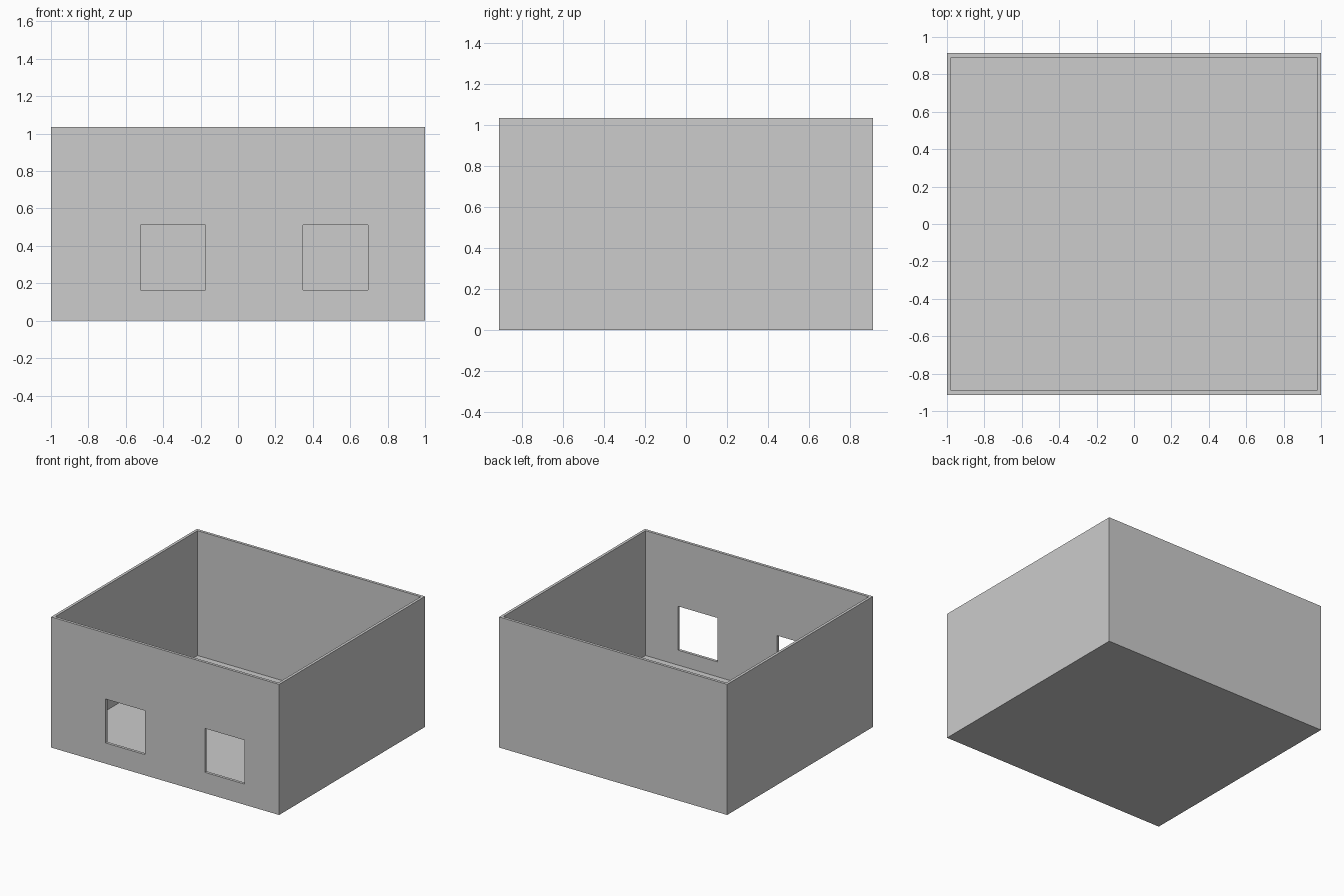
import bpy
from mathutils import Vector

if "Cube" in bpy.data.objects:
    bpy.data.objects.remove(bpy.data.objects["Cube"], do_unlink=True)

HALF_X, HALF_Y, HEIGHT = 1.0, 0.913, 1.035
WALL, FLOOR = 0.022, 0.046
WIN_SIZE, WIN_BOTTOM = 0.348, 0.164
WIN_CENTRES = (-0.348, 0.522)

grey = bpy.data.materials.new("plain_grey")
grey.use_nodes = True
colour = (0.604, 0.604, 0.604, 1)
grey.diffuse_color = colour
grey.node_tree.nodes["Principled BSDF"].inputs["Base Color"].default_value = colour


def box(name, low, high):
    """Axis-aligned box between two corners."""
    low, high = Vector(low), Vector(high)
    bpy.ops.mesh.primitive_cube_add(size=1, location=(low + high) / 2)
    obj = bpy.context.object
    obj.name = name
    obj.scale = high - low
    bpy.ops.object.transform_apply(location=True, rotation=False, scale=True)
    obj.data.materials.append(grey)
    return obj


def cut(target, cutter):
    """Subtract the cutter from the target, then discard the cutter."""
    cutter.hide_render = True
    mod = target.modifiers.new("cut", "BOOLEAN")
    mod.operation = "DIFFERENCE"
    mod.solver = "EXACT"
    mod.object = cutter
    bpy.context.view_layer.objects.active = target
    bpy.ops.object.modifier_apply(modifier=mod.name)
    bpy.data.objects.remove(cutter, do_unlink=True)


# Open-topped room with thin walls and a floor slab
room = box("room_shell", (-HALF_X, -HALF_Y, 0), (HALF_X, HALF_Y, HEIGHT))
inner_x, inner_y = HALF_X - WALL, HALF_Y - WALL
cut(room, box("room_cavity", (-inner_x, -inner_y, FLOOR), (inner_x, inner_y, HEIGHT + 1)))

# Two square window openings in the front wall
for cx in WIN_CENTRES:
    cut(room, box("window_opening",
                  (cx - WIN_SIZE / 2, -HALF_Y - 0.1, WIN_BOTTOM),
                  (cx + WIN_SIZE / 2, -HALF_Y + 0.1, WIN_BOTTOM + WIN_SIZE)))
